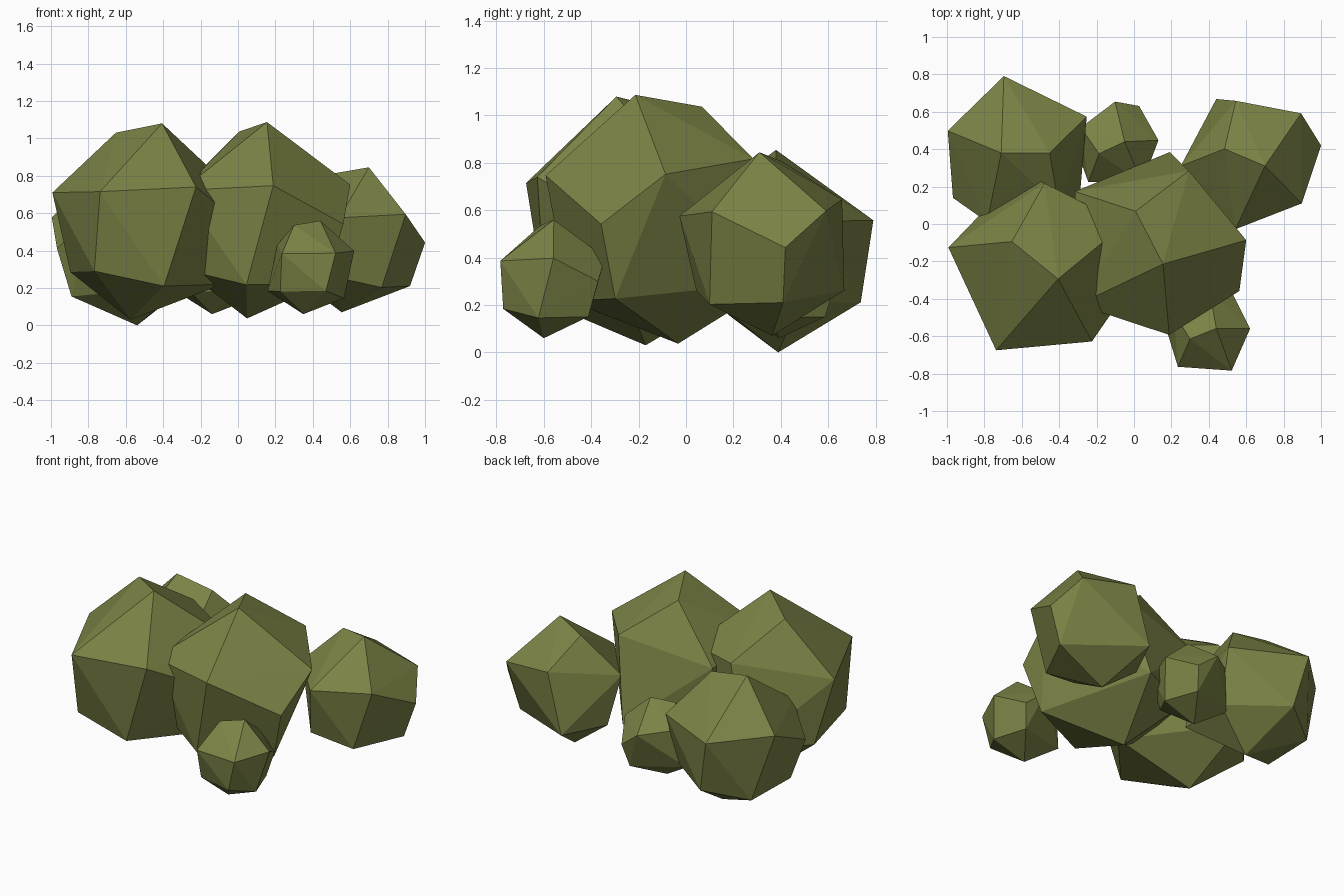
import bpy, bmesh
from math import radians, cos, sin

if "Cube" in bpy.data.objects:
    bpy.data.objects.remove(bpy.data.objects["Cube"])

# Foliage clump profile: (angle, distance from crown point, height)
CLUMP = [
    (0, 0, 1.05), (0, .318, 1.0),                                   # crown ridge
    (23, .61, .68), (88, .505, .685), (157.5, .38, .71),            # shoulder ring
    (258.5, .463, .715), (317, .517, .78),
    (223, .433, .505),                                              # side bulge
    (131, .30, .18), (227.4, .327, .19), (76, .453, .26),           # lower ring
    (12.7, .547, .255), (329, .60, .26),
    (3, .21, 0),                                                    # underside tip
]

leaf = bpy.data.materials.new("leaf_green")
leaf.diffuse_color = (0.20, 0.225, 0.06, 1)
leaf.use_nodes = True
leaf.node_tree.nodes["Principled BSDF"].inputs["Base Color"].default_value = leaf.diffuse_color

# One shared faceted clump, wrapped as a convex shell
bm = bmesh.new()
for a, r, z in CLUMP:
    bm.verts.new((r * cos(radians(a)), r * sin(radians(a)), z))
hull = bmesh.ops.convex_hull(bm, input=bm.verts)
loose = [v for v in bm.verts if not v.link_faces]
bmesh.ops.delete(bm, geom=loose, context='VERTS')
bmesh.ops.recalc_face_normals(bm, faces=bm.faces)
mesh = bpy.data.meshes.new("foliage_clump")
bm.to_mesh(mesh)
bm.free()
mesh.materials.append(leaf)


def clump(name, x, y, z, turn, size):
    ob = bpy.data.objects.new(name, mesh)
    ob.location = (x, y, z)
    ob.rotation_euler.z = radians(turn)
    ob.scale = (size,) * 3
    bpy.context.collection.objects.link(ob)


# The bush: turned and scaled copies of the clump
clump("large_left_clump", -.406, -.294, .03, 141, 1.0)
clump("large_middle_clump", .155, -.214, .037, 117.5, 1.0)
clump("right_clump", .70, .31, .07, 157, .738)
clump("rear_left_clump", -.71, .38, 0, 0, .814)
clump("small_front_clump", .44, -.558, .06, 202, .476)
clump("small_rear_clump", -.05, .44, .06, 205, .476)
